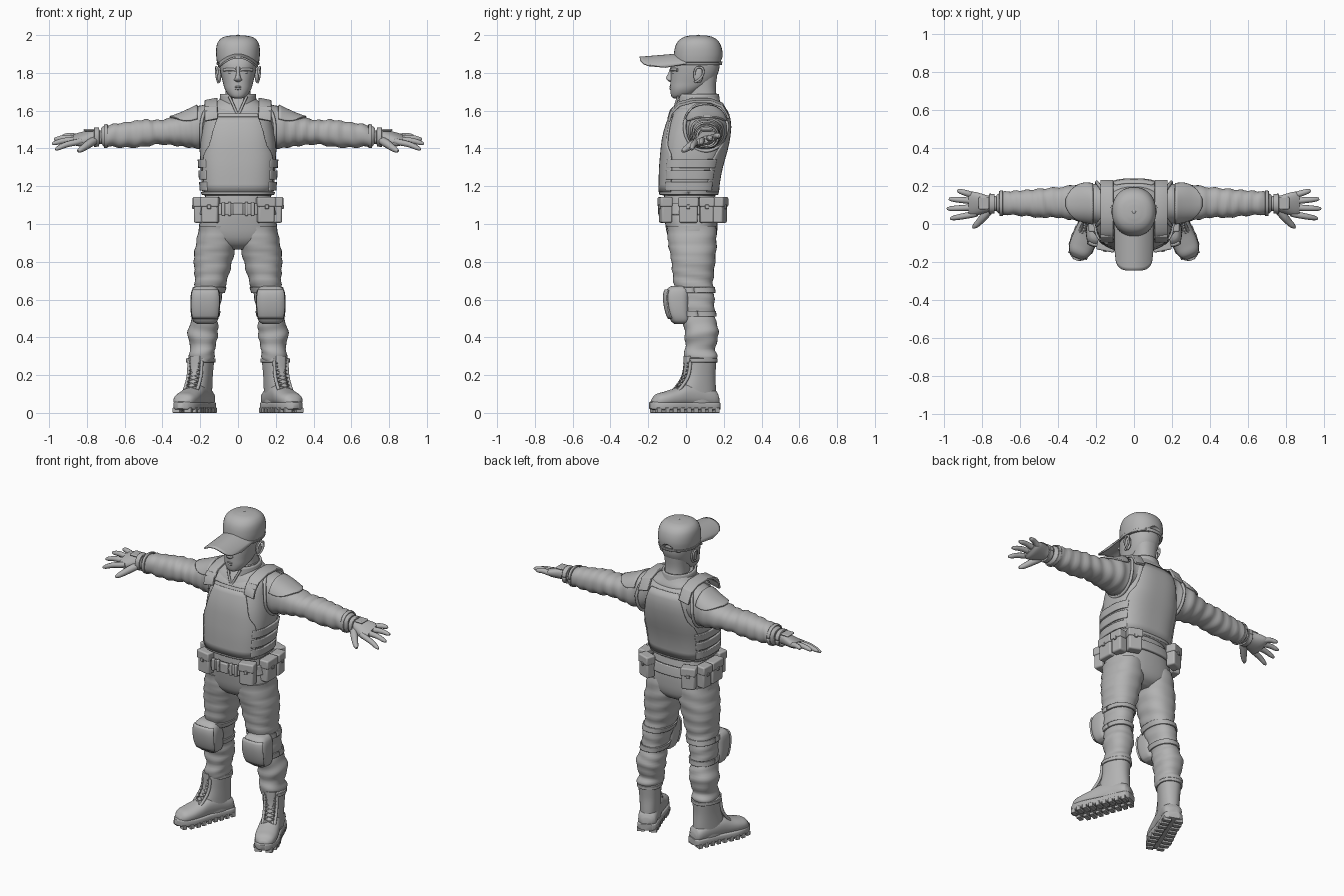
import bpy, bmesh
from math import sin, cos, pi, radians, copysign
from mathutils import Matrix, Vector

if "Cube" in bpy.data.objects:
    bpy.data.objects.remove(bpy.data.objects["Cube"])

grey = bpy.data.materials.new("plain grey")
grey.use_nodes = True
grey.diffuse_color = (0.45, 0.45, 0.45, 1)
grey.node_tree.nodes["Principled BSDF"].inputs["Base Color"].default_value = grey.diffuse_color


# --- helpers -------------------------------------------------------------
def finish(obj, mirror=False, thick=0, bevel=0):
    """Material, smooth shading and the shared modifiers."""
    obj.data.materials.clear()
    obj.data.materials.append(grey)
    bpy.ops.object.select_all(action='DESELECT')
    obj.select_set(True)
    bpy.context.view_layer.objects.active = obj
    bpy.ops.object.shade_smooth_by_angle(angle=radians(42))
    if thick:
        solid = obj.modifiers.new("thickness", 'SOLIDIFY')
        solid.thickness, solid.offset = thick, 0
    if bevel:
        edge = obj.modifiers.new("bevel", 'BEVEL')
        edge.width, edge.segments = bevel, 3
    if mirror:
        obj.modifiers.new("mirror", 'MIRROR').use_mirror_merge = False
    return obj


def from_bmesh(name, bm, move=None, **options):
    bmesh.ops.recalc_face_normals(bm, faces=bm.faces)
    if move:
        bm.transform(move)
    mesh = bpy.data.meshes.new(name)
    bm.to_mesh(mesh)
    bm.free()
    obj = bpy.data.objects.new(name, mesh)
    bpy.context.collection.objects.link(obj)
    return finish(obj, **options)


def sample(rings, t):
    """Smooth interpolation of a table of sections (first entry is the position)."""
    r = sorted(rings)
    i = max([k for k in range(len(r) - 1) if r[k][0] <= t] or [0])

    def slope(k, j):
        a, b = r[max(k - 1, 0)], r[min(k + 1, len(r) - 1)]
        return (b[j] - a[j]) / (b[0] - a[0])
    d = r[i + 1][0] - r[i][0]
    s = (t - r[i][0]) / d
    return [r[i][j] * (1 + 2 * s) * (1 - s) ** 2 + slope(i, j) * d * s * (1 - s) ** 2
            + r[i + 1][j] * s * s * (3 - 2 * s) - slope(i + 1, j) * d * s * s * (1 - s)
            for j in range(1, len(r[0]))]


def sym(rings):
    return [(t, -w, w, a, b) for t, w, a, b in rings]


def section_point(ext, angle, power, grow=0):
    u0, u1, v0, v1 = ext
    c, s = cos(angle), sin(angle)
    return ((u0 + u1) / 2 + ((u1 - u0) / 2 + grow) * copysign(abs(c) ** (2 / power), c),
            (v0 + v1) / 2 + ((v1 - v0) / 2 + grow) * copysign(abs(s) ** (2 / power), s))


def loft(name, rings, axis='z', span=None, arc=None, grow=0, power=2.3, ripple=0, n=36, **options):
    """Skin over the sections; span and arc (degrees) cut out a band or a patch of it."""
    r = sorted(rings)
    if span:
        stops = [span[0] + (span[1] - span[0]) * k / 10 for k in range(11)]
    else:
        stops = [a[0] + (b[0] - a[0]) * k / 4 for a, b in zip(r, r[1:]) for k in range(4)] + [r[-1][0]]
    bm, rows = bmesh.new(), []
    for k, t in enumerate(stops):
        lo, hi = (arc(k / 10) if callable(arc) else arc) if arc else (0, 360)
        row = []
        for j in range(n + 1 if arc else n):
            a = radians(lo + (hi - lo) * j / n)
            u, v = section_point(sample(r, t), a, power, grow + ripple * sin(t * 95 + 2 * sin(a + t * 9)))
            row.append(bm.verts.new({'z': (u, v, t), 'x': (t, u, v), 'y': (u, t, v)}[axis]))
        rows.append(row)
    for p, q in zip(rows, rows[1:]):
        for j in range(n):
            m = (j + 1) % len(p)
            bm.faces.new((p[j], p[m], q[m], q[j]))
    if not arc:
        bm.faces.new(rows[0])
        bm.faces.new(rows[-1])
    return from_bmesh(name, bm, **options)


def box(name, at, size, turn=0, tilt=0, bevel=0.006, move=None, **options):
    bm = bmesh.new()
    bmesh.ops.create_cube(bm, size=1)
    place = Matrix.Translation(at) @ Matrix.Rotation(turn, 4, 'Z') @ Matrix.Rotation(tilt, 4, 'X')
    bm.transform(place @ Matrix.Diagonal((*size, 1)))
    return from_bmesh(name, bm, move, bevel=bevel, **options)


def ball(name, at, size, **options):
    bm = bmesh.new()
    bmesh.ops.create_uvsphere(bm, u_segments=20, v_segments=12, radius=1)
    bm.transform(Matrix.Translation(at) @ Matrix.Diagonal((*size, 1)))
    return from_bmesh(name, bm, **options)


def tube(name, points, radius, taper=None, cyclic=False, kind='NURBS', move=None, **options):
    curve = bpy.data.curves.new(name, 'CURVE')
    curve.dimensions, curve.bevel_depth, curve.bevel_resolution = '3D', radius, 3
    curve.use_fill_caps = True
    line = curve.splines.new(kind)
    line.points.add(len(points) - 1)
    for k, p in enumerate(points):
        line.points[k].co = (*p, 1)
        line.points[k].radius = taper[k] if taper else 1
    line.use_endpoint_u, line.use_cyclic_u, line.order_u = True, cyclic, 3
    obj = bpy.data.objects.new(name, curve)
    bpy.context.collection.objects.link(obj)
    bpy.ops.object.select_all(action='DESELECT')
    obj.select_set(True)
    bpy.context.view_layer.objects.active = obj
    bpy.ops.object.convert(target='MESH')
    if move:
        obj.data.transform(move)
    return finish(obj, **options)


# --- head ------------------------------------------------------------------
loft("head", sym([(1.665, .02, -.065, -.02), (1.675, .042, -.077, .02), (1.71, .068, -.083, .08), (1.75, .08, -.083, .14),
                  (1.8, .092, -.08, .17), (1.85, .098, -.075, .178), (1.9, .09, -.05, .17)]))
loft("neck", sym([(1.55, .085, 0, .18), (1.66, .068, .01, .165), (1.72, .066, .015, .158), (1.79, .07, .02, .165)]))
loft("nose", sym([(1.753, .008, -.088, -.06), (1.762, .021, -.1, -.06), (1.775, .015, -.105, -.06),
                  (1.8, .009, -.093, -.06), (1.83, .012, -.083, -.05)]))
ball("eyes", (.036, -.06, 1.802), (.017, .014, .009), mirror=True)
tube("brows", [(.012, -.078, 1.815), (.04, -.073, 1.822), (.075, -.045, 1.815)], .008, mirror=True)
tube("upper_lip", [(-.028, -.072, 1.722), (0, -.094, 1.73), (.028, -.072, 1.722)], .007, (.4, 1, .4))
tube("lower_lip", [(-.024, -.072, 1.718), (0, -.094, 1.714), (.024, -.072, 1.718)], .008, (.4, 1, .4))
ball("ears", (.1, .065, 1.788), (.012, .026, .042), mirror=True)
tube("ear_rims", [(.105, .045, 1.75), (.113, .088, 1.77), (.118, .095, 1.83), (.112, .045, 1.83), (.106, .045, 1.79)],
     .006, mirror=True)

# --- cap: crown with a rear opening, brim, strap ---------------------------
crown_rings = sym([(1.842, .108, -.06, .186), (1.86, .112, -.064, .19), (1.9, .116, -.064, .194), (1.945, .113, -.055, .185),
                   (1.975, .098, -.035, .165), (1.992, .07, -.005, .135), (1.999, .03, .03, .1)])
crown = loft("cap_crown", crown_rings, power=2.2)
cutter = ball("cap_opening_cutter", (0, .19, 1.838), (.045, .024, .045))
cut = crown.modifiers.new("rear opening", 'BOOLEAN')
cut.object, cut.solver = cutter, 'EXACT'
bpy.context.view_layer.objects.active = crown
bpy.ops.object.modifier_apply(modifier=cut.name)
bpy.data.objects.remove(cutter)
loft("cap_strap", crown_rings, span=(1.843, 1.86), arc=(62, 118), thick=.006, power=2.2)
loft("cap_band", crown_rings, span=(1.843, 1.856), arc=(120, 420), grow=.002, thick=.004, power=2.2)
ball("cap_button", (0, .065, 1.998), (.01, .01, .004))
bm = bmesh.new()
bmesh.ops.create_grid(bm, x_segments=20, y_segments=14, size=1)
for v in bm.verts:
    u, out = v.co.x, (v.co.y + 1) / 2
    reach = (1 - abs(u) ** 4) ** .35
    v.co = (u * .102, .02 - out * (.13 + .135 * reach), 1.903 - .052 * u * u - .022 * out)
from_bmesh("cap_brim", bm, thick=.009)

# --- shirt, collar and vest --------------------------------------------------
loft("shirt", sym([(1.12, .17, -.11, .15), (1.4, .19, -.1, .2), (1.58, .17, -.07, .2), (1.62, .155, -.05, .195),
                   (1.65, .11, -.03, .18), (1.68, .08, -.01, .165)]))
bm = bmesh.new()
bmesh.ops.create_grid(bm, x_segments=40, y_segments=8, size=1)
for v in bm.verts:
    up = (v.co.y + 1) / 2
    a = -pi / 2 + (pi - .04 - .42 * up) * v.co.x
    front = (1 - sin(a)) / 2
    wide = .1 - .012 * up
    v.co = (wide * cos(a), .066 + (wide + .014) * sin(a), 1.6 + (.112 - .03 * front) * up - .02 * front)
# the seam of the collar lies at the front
bm.transform(Matrix.Translation((0, .132, 0)) @ Matrix.Diagonal((1, -1, 1, 1)))
for v in bm.verts:
    v.co.z += .25 * (v.co.y - .066)
from_bmesh("collar", bm, thick=.012)
tube("collar_lapels", [(.002, -.066, 1.575), (.02, -.062, 1.62), (.046, -.04, 1.675)], .007, mirror=True)

vest_rings = sym([(1.152, .18, -.125, .155), (1.16, .187, -.135, .165), (1.22, .193, -.135, .172), (1.3, .198, -.133, .187),
                  (1.38, .202, -.126, .21), (1.45, .198, -.118, .225), (1.52, .188, -.1, .232), (1.58, .176, -.075, .222),
                  (1.61, .16, -.05, .205), (1.62, .14, -.03, .185)])
loft("vest", vest_rings, power=2.9)
outline = [(0, 60), (.45, 57), (.6, 40), (.85, 32), (1, 25)]


def plate_arc(middle):
    return lambda f: (middle - sample(outline, f)[0], middle + sample(outline, f)[0])


loft("vest_front_plate", vest_rings, span=(1.17, 1.575), arc=plate_arc(270), grow=.004, power=2.9, thick=.012)
loft("vest_back_plate", vest_rings, span=(1.17, 1.6), arc=plate_arc(90), grow=.003, power=2.9, thick=.01)
loft("vest_hem", vest_rings, span=(1.157, 1.17), arc=(0, 360), grow=.003, power=2.9, thick=.008)
for low, high in ((1.178, 1.222), (1.236, 1.284), (1.298, 1.342)):
    loft("vest_side_band", vest_rings, span=(low, high), arc=(-42, 40), grow=.007, power=2.9, thick=.012, mirror=True)
loft("vest_neckline", vest_rings, span=(1.565, 1.582), arc=(244, 296), grow=.008, power=2.9, thick=.012)
tube("armhole_rims", [(.196 - .05 * max(0, sin(a)) ** 2, .105 + .115 * cos(a), 1.515 + .13 * sin(a))
                      for a in [k * pi / 8 for k in range(16)]], .009, cyclic=True, mirror=True)
strap_path = [(-.092, 1.555), (-.078, 1.6), (-.035, 1.64), (.04, 1.66), (.13, 1.658), (.19, 1.635), (.226, 1.57)]
bm = bmesh.new()
pairs = [[bm.verts.new((x, y, z - .2 * (x - .115))) for x in (.108, .145, .176)] for y, z in strap_path]
for p, q in zip(pairs, pairs[1:]):
    for j in (0, 1):
        bm.faces.new((p[j], p[j + 1], q[j + 1], q[j]))
from_bmesh("vest_shoulder_straps", bm, thick=.016, bevel=.004, mirror=True)
box("strap_buckles", (.142, -.068, 1.608), (.072, .014, .03), tilt=-.6, mirror=True)

# --- arms and hands ----------------------------------------------------------
arm_rings = [(.13, 0, .2, 1.43, 1.645), (.2, 0, .208, 1.4, 1.628), (.26, .01, .215, 1.405, 1.6), (.32, .02, .205, 1.413, 1.574),
             (.38, .03, .195, 1.42, 1.556), (.44, .036, .19, 1.42, 1.55), (.49, .032, .186, 1.41, 1.553),
             (.55, .04, .18, 1.405, 1.545), (.62, .045, .175, 1.405, 1.535), (.68, .05, .17, 1.41, 1.525),
             (.71, .052, .165, 1.412, 1.517), (.725, .065, .15, 1.425, 1.505)]
loft("sleeves", arm_rings, 'x', ripple=.0035, mirror=True)
loft("shoulder_pads", arm_rings, 'x', span=(.215, .36), grow=.006, thick=.01, mirror=True,
     arc=lambda f: (90 - 62 * (1 - f ** 3) - 8, 90 + 62 * (1 - f ** 3) + 8))
loft("sleeve_cuffs", arm_rings, 'x', span=(.69, .708), arc=(0, 360), grow=.004, thick=.008, mirror=True)
palm = loft("palms", [(.715, .07, .145, 1.425, 1.495), (.77, .062, .15, 1.423, 1.497), (.81, .05, .162, 1.42, 1.488),
                      (.85, .04, .17, 1.42, 1.476), (.872, .05, .16, 1.43, 1.468)], 'x', mirror=True)
for v in palm.data.vertices:
    v.co.z += .28 * (v.co.y - .11) * min(1, (v.co.x - .71) * 12)
wrist = [(.73, .062, .153, 1.415, 1.505), (.765, .058, .155, 1.413, 1.507)]
loft("glove_wrists", wrist, 'x', span=(.735, .762), arc=(0, 360), thick=.01, mirror=True)
box("glove_plates", (.79, .11, 1.497), (.055, .065, .012), mirror=True)
for root, tip in (((.85, .05, 1.433), (.968, .028, 1.395)), ((.86, .086, 1.444), (.985, .08, 1.425)),
                  ((.86, .122, 1.452), (.975, .132, 1.448)), ((.85, .152, 1.458), (.93, .177, 1.465))):
    a, b = Vector(root), Vector(tip)
    bend = a.lerp(b, .5) + Vector((0, 0, .008))
    tube("fingers", [a - (b - a) * .2, a, bend, a.lerp(b, .93), b], .0165, (.9, 1.05, .95, .75, .3), mirror=True)
tube("thumbs", [(.755, .08, 1.445), (.785, .045, 1.428), (.815, .01, 1.405), (.838, -.012, 1.39), (.848, -.02, 1.385)],
     .021, (1, 1.1, .85, .7, .3), mirror=True)

# --- trousers -----------------------------------------------------------------
hip_rings = sym([(.865, .06, -.03, .1), (.89, .14, -.07, .14), (.93, .2, -.095, .16), (1, .205, -.11, .167),
                 (1.07, .186, -.118, .165), (1.16, .172, -.115, .15)])
loft("hips", hip_rings, power=2.5)
leg_rings = [(.99, .02, .205, -.1, .16), (.9, .008, .222, -.095, .162), (.82, .026, .234, -.08, .156),
             (.74, .046, .23, -.072, .148), (.68, .064, .229, -.064, .143), (.62, .084, .236, -.055, .15),
             (.55, .098, .24, -.035, .15), (.5, .108, .243, -.02, .155), (.45, .105, .262, -.01, .17),
             (.4, .108, .266, -.006, .17), (.34, .122, .25, -.004, .155), (.3, .124, .265, -.012, .165), (.27, .14, .25, 0, .15)]
loft("trouser_legs", leg_rings, ripple=.003, mirror=True)

# --- knee pads -----------------------------------------------------------------
pad_rings = [(.47, .13, .215, -.06, 0), (.485, .11, .237, -.078, .02), (.53, .098, .25, -.1, .02), (.6, .094, .252, -.113, .02),
             (.645, .1, .246, -.108, .02), (.665, .115, .232, -.09, .01), (.672, .135, .215, -.075, 0)]
loft("knee_pads", pad_rings, power=3.2, mirror=True)
loft("knee_pad_shells", pad_rings, span=(.5, .65), arc=(218, 322), grow=.003, power=3.2, thick=.012, mirror=True)
for z in (.51, .635):
    loft("knee_straps", leg_rings, span=(z, z + .03), arc=(0, 360), grow=.005, thick=.008, mirror=True)

# --- belt and pouches ------------------------------------------------------------
loft("belt", hip_rings, span=(1.05, 1.108), arc=(0, 360), grow=.012, power=2.5, thick=.016)
box("belt_buckle", (0, -.138, 1.08), (.055, .02, .062))
for x in (.045, .078):
    box("belt_loops", (x, -.134, 1.08), (.018, .022, .075), mirror=True)
for x, y, turn, wide in ((.146, -.108, .2, .088), (.204, .012, pi / 2, .1), (.202, .108, pi / 2 + .1, .072),
                         (.148, .178, pi - .35, .082)):
    out = Vector((sin(turn), -cos(turn), 0))
    spot = Vector((x, y, 1.065))
    box("pouches", spot, (wide, .058, .118), turn, bevel=.01, mirror=True)
    box("pouch_flaps", spot + out * .003 + Vector((0, 0, .052)), (wide + .008, .064, .052), turn, bevel=.008, mirror=True)
    box("pouch_clasps", spot + out * .034 + Vector((0, 0, .026)), (.02, .01, .022), turn, bevel=.003, mirror=True)

# --- boots, built along -y and then turned outwards --------------------------------
place = Matrix.Translation((.193, .09, 0)) @ Matrix.Rotation(radians(22), 4, 'Z')
foot = dict(move=place, mirror=True)
loft("boot_shafts", sym([(.05, .056, -.13, .07), (.12, .057, -.125, .07), (.2, .06, -.1, .066), (.27, .066, -.094, .07),
                         (.287, .067, -.095, .071), (.292, .06, -.088, .065)]), **foot)
loft("boot_collars", sym([(.26, .068, -.096, .072), (.29, .068, -.096, .072)]), span=(.268, .288), arc=(-60, 240),
     thick=.01, **foot)
loft("boot_feet", sym([(.082, .03, .04, .09), (.065, .052, .03, .12), (-.02, .058, .03, .15), (-.1, .06, .03, .155),
                       (-.16, .064, .03, .13), (-.22, .064, .03, .112), (-.265, .052, .03, .098), (-.29, .025, .035, .07)]),
     'y', **foot)
sole = sym([(.086, .035, .016, .056), (.07, .055, .014, .058), (0, .06, .014, .058), (-.08, .061, .014, .058),
            (-.18, .07, .014, .058), (-.245, .062, .014, .06), (-.285, .04, .017, .06), (-.302, .015, .022, .056)])
loft("boot_soles", sole, 'y', power=5, **foot)
for k in range(9):
    y = .06 - k * .041
    half = sample(sole, y)[1]
    for side in (-1, 1):
        box("boot_treads", (side * half * .62, y, .014), (half * .8, .026, .028), bevel=.003, **foot)
loft("boot_tongues", sym([(.13, .026, -.15, -.08), (.2, .026, -.11, -.06), (.3, .03, -.104, -.07)]), power=3, **foot)
front = [(.12, -.17), (.15, -.142), (.2, -.114), (.28, -.103)]
for side in (-1, 1):
    lace = [(side * (-1) ** k * .031, sample(front, z)[0] + .008, z) for k, z in
            enumerate([.125 + .02 * j for j in range(8)])]
    tube("boot_laces", lace, .0045, kind='POLY', **foot)
    tube("boot_eyelet_strips", [(side * .036, sample(front, z)[0] + .018, z) for z in (.12, .16, .2, .24, .275)],
         .009, **foot)
